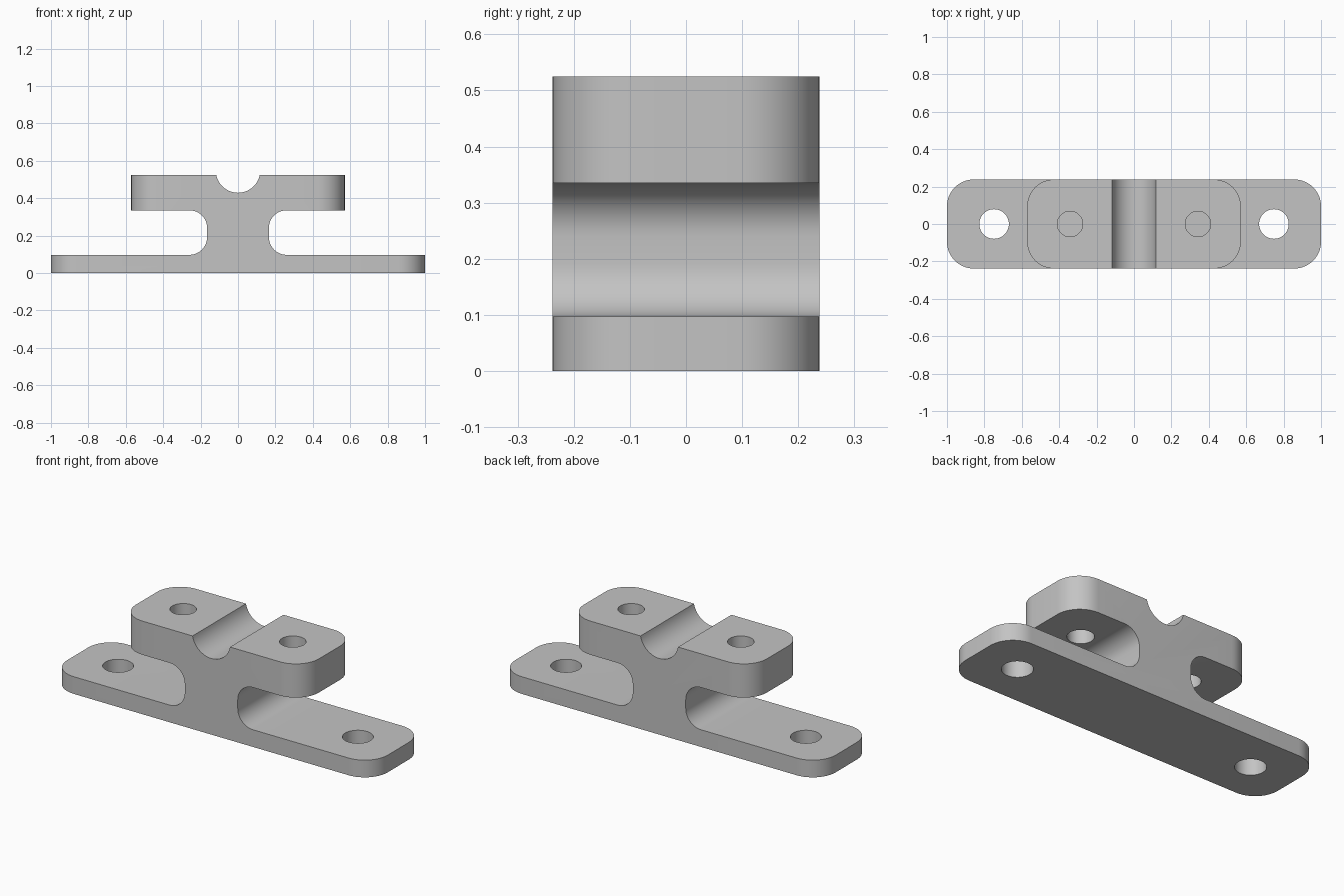
import bpy, bmesh
from math import sin, cos, pi, asin

if "Cube" in bpy.data.objects:
    bpy.data.objects.remove(bpy.data.objects["Cube"])

# Main sizes
DEPTH = 0.476
BASE_X, BASE_TOP = 1.0, 0.097
HEAD_X, HEAD_BOTTOM, HEAD_TOP = 0.571, 0.335, 0.525
NECK_X, FILLET, CORNER = 0.165, 0.095, 0.143
GROOVE_R, GROOVE_Z = 0.119, 0.548

grey = bpy.data.materials.new("plain grey")
grey.use_nodes = True
color = (0.55, 0.55, 0.55, 1)
grey.diffuse_color = color
grey.node_tree.nodes["Principled BSDF"].inputs["Base Color"].default_value = color


def arc(cx, cz, r, start, end, steps=12):
    """Points along a circular arc, angles in radians."""
    angles = [start + (end - start) * i / steps for i in range(steps + 1)]
    return [(cx + r * cos(a), cz + r * sin(a)) for a in angles]


# Right half of the side profile, from the base up to the groove bottom
fx = NECK_X + FILLET
lip = -asin((GROOVE_Z - HEAD_TOP) / GROOVE_R)
half = [(BASE_X, 0), (BASE_X, BASE_TOP)]
half += arc(fx, BASE_TOP + FILLET, FILLET, 1.5 * pi, pi)
half += arc(fx, HEAD_BOTTOM - FILLET, FILLET, pi, pi / 2)
half += [(HEAD_X, HEAD_BOTTOM), (HEAD_X, HEAD_TOP)]
half += arc(0, GROOVE_Z, GROOVE_R, lip, -pi / 2, 16)
profile = half + [(-x, z) for x, z in half[-2::-1]]

# Extrude the profile front to back
bm = bmesh.new()
face = bm.faces.new([bm.verts.new((x, -DEPTH / 2, z)) for x, z in profile])
extruded = bmesh.ops.extrude_face_region(bm, geom=[face])
moved = [v for v in extruded["geom"] if isinstance(v, bmesh.types.BMVert)]
bmesh.ops.translate(bm, verts=moved, vec=(0, DEPTH, 0))


# Round the upright corners of the base and head plates
def is_corner(edge):
    a, b = (v.co for v in edge.verts)
    upright = abs(a.x - b.x) < 1e-4 and abs(a.y - b.y) < 1e-4
    return upright and abs(a.x) > HEAD_X - 0.01


bmesh.ops.bevel(bm, geom=[e for e in bm.edges if is_corner(e)], offset=CORNER,
                offset_type='OFFSET', segments=12, profile=0.5, affect='EDGES')
bmesh.ops.recalc_face_normals(bm, faces=bm.faces)
mesh = bpy.data.meshes.new("clamp_bracket")
bm.to_mesh(mesh)
bm.free()
bracket = bpy.data.objects.new("clamp_bracket", mesh)
bpy.context.collection.objects.link(bracket)
mesh.materials.append(grey)
bpy.context.view_layer.objects.active = bracket


# Drill the mounting holes and the clamp screw holes
def drill(name, x, z, radius, length):
    bpy.ops.mesh.primitive_cylinder_add(vertices=48, radius=radius, depth=length,
                                        location=(x, 0, z))
    cutter = bpy.context.object
    cutter.name = name
    cutter.hide_render = True
    cutter.data.materials.append(grey)
    cut = bracket.modifiers.new(name, 'BOOLEAN')
    cut.operation, cut.solver, cut.object = 'DIFFERENCE', 'EXACT', cutter
    bpy.context.view_layer.objects.active = bracket
    bpy.ops.object.modifier_apply(modifier=name)
    bpy.data.objects.remove(cutter)


for side, label in ((1, "left"), (-1, "right")):
    drill(label + "_mounting_hole", side * 0.748, BASE_TOP / 2, 0.079, 0.2)
    drill(label + "_screw_hole", side * 0.342, (HEAD_BOTTOM + HEAD_TOP) / 2, 0.068, 0.3)

# Smooth the curved walls, keep the rims sharp
bpy.ops.object.select_all(action='DESELECT')
bracket.select_set(True)
bpy.context.view_layer.objects.active = bracket
bpy.ops.object.shade_smooth_by_angle(angle=0.52)
